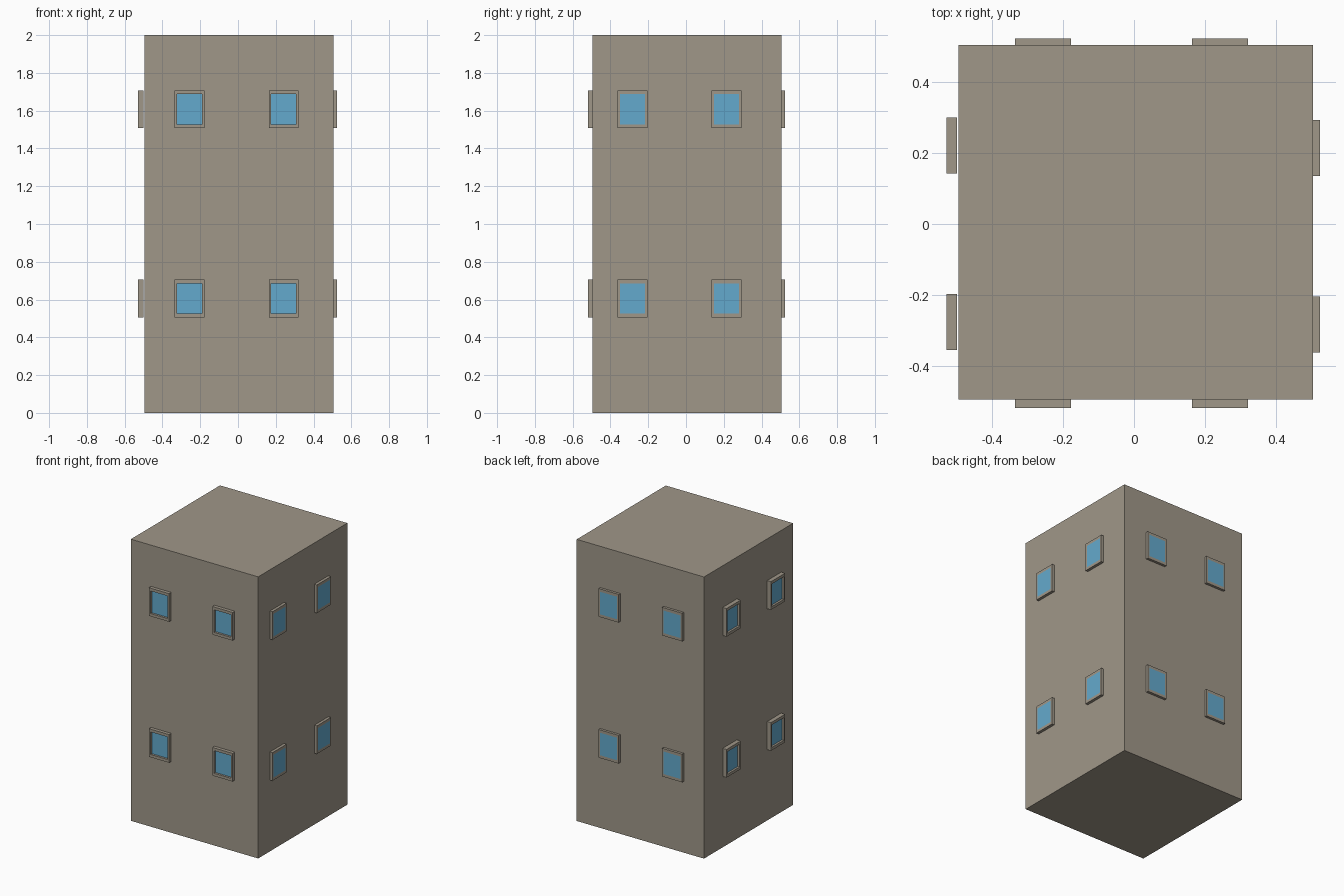
import bpy, bmesh
from math import radians
from mathutils import Matrix, Vector

cube = bpy.data.objects.get("Cube")
if cube:
    bpy.data.objects.remove(cube, do_unlink=True)


def material(name, rgb):
    mat = bpy.data.materials.new(name)
    mat.use_nodes = True
    mat.diffuse_color = (*rgb, 1)
    mat.node_tree.nodes["Principled BSDF"].inputs["Base Color"].default_value = (*rgb, 1)
    return mat


STONE = material("warm_grey_stone", (0.35, 0.31, 0.25))
GLASS = material("blue_glass", (0.127, 0.40, 0.61))


def add_object(name, bm, mats):
    mesh = bpy.data.meshes.new(name)
    bm.to_mesh(mesh)
    bm.free()
    for mat in mats:
        mesh.materials.append(mat)
    obj = bpy.data.objects.new(name, mesh)
    bpy.context.collection.objects.link(obj)
    return obj


def box(size, centre=(0, 0, 0)):
    bm = bmesh.new()
    bmesh.ops.create_cube(bm, size=1, matrix=Matrix.Translation(centre) @ Matrix.Diagonal((*size, 1)))
    return bm


WIDTH, DEPTH, HEIGHT = 0.158, 0.03, 0.2
PANE_W, PANE_H = 0.132, 0.16


def window(name, recess, location, angle):
    """Framed window facing local -y, with an inset pane."""
    bm = box((WIDTH, DEPTH, HEIGHT))
    pane = min(bm.faces, key=lambda f: f.calc_center_median().y)
    bmesh.ops.inset_region(bm, faces=[pane], thickness=0.01)
    for v in pane.verts:
        v.co.x = PANE_W / 2 if v.co.x > 0 else -PANE_W / 2
        v.co.z = PANE_H / 2 if v.co.z > 0 else -PANE_H / 2
    if recess:
        pane = bmesh.ops.extrude_discrete_faces(bm, faces=[pane])["faces"][0]
        bmesh.ops.translate(bm, verts=pane.verts, vec=Vector((0, recess, 0)))
    pane.material_index = 1
    obj = add_object(name, bm, (STONE, GLASS))
    obj.location = location
    obj.rotation_euler.z = radians(angle)


# Tower block
add_object("tower_body", box((1, 1, 2), (0.005, 0.005, 1)), [STONE])

# Windows: two columns and two storeys on each side
for storey, z in (("lower", 0.606), ("upper", 1.607)):
    for i, (x, y) in enumerate(((-0.257, -0.281), (0.242, 0.217))):
        window(f"front_{storey}_window_{i + 1}", 0.015, (x, -0.504, z), 0)
        window(f"back_{storey}_window_{i + 1}", 0, (x, 0.508, z), 180)
        window(f"left_{storey}_window_{i + 1}", 0, (0.51, y - 0.003, z), 90)
        window(f"right_{storey}_window_{i + 1}", 0.015, (-0.514, y + 0.004, z), -90)
